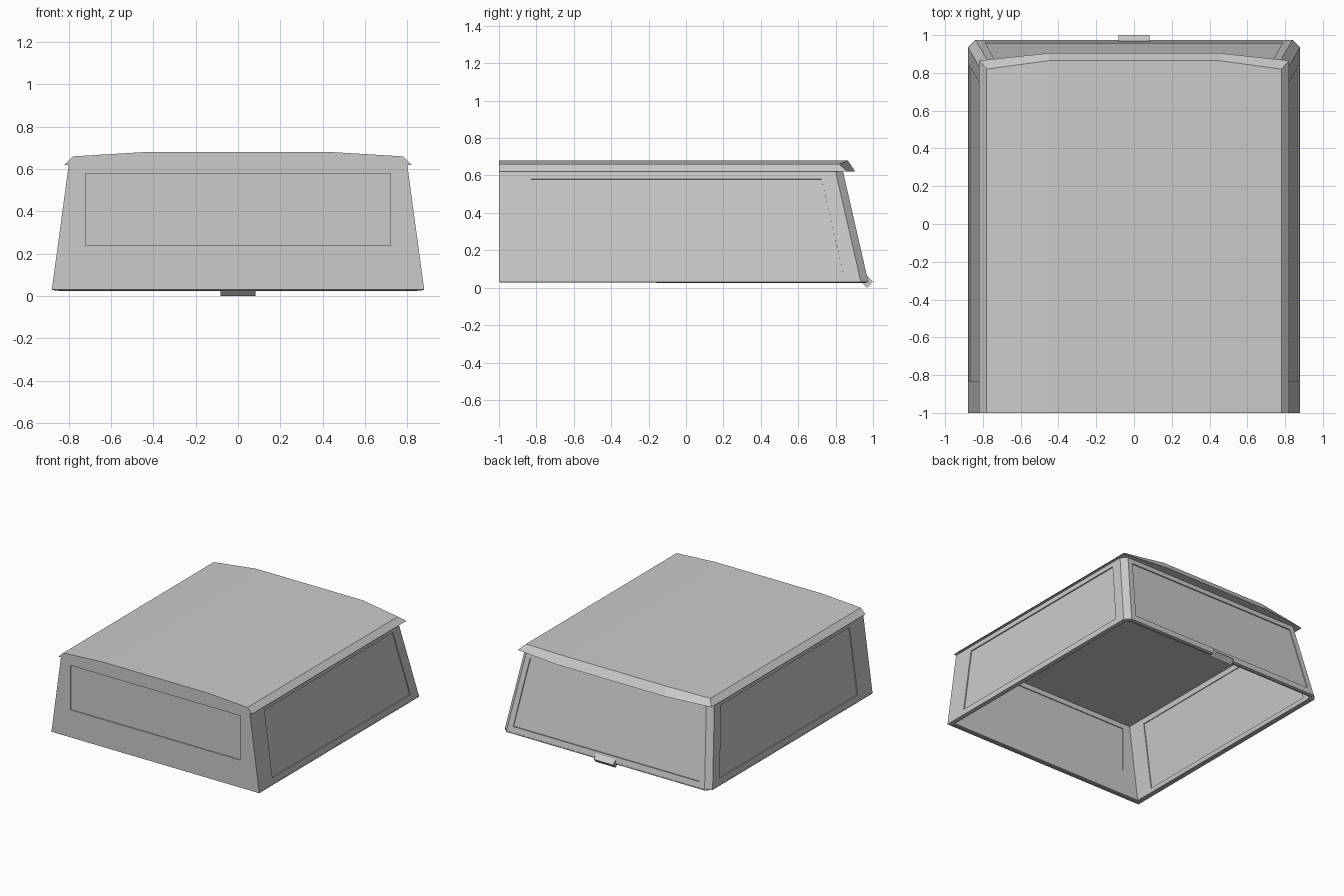
import bpy, bmesh, math

if "Cube" in bpy.data.objects:
    bpy.data.objects.remove(bpy.data.objects["Cube"])

Z0, Z1 = 0.03, 0.62          # bottom and top of the walls


def make(name, verts, faces, thickness=0, recalc=False):
    me = bpy.data.meshes.new(name)
    me.from_pydata(verts, [], faces)
    if recalc:
        bm = bmesh.new()
        bm.from_mesh(me)
        bmesh.ops.recalc_face_normals(bm, faces=bm.faces)
        bm.to_mesh(me)
        bm.free()
    ob = bpy.data.objects.new(name, me)
    bpy.context.collection.objects.link(ob)
    if thickness:
        mod = ob.modifiers.new("thickness", "SOLIDIFY")
        mod.thickness = thickness
        mod.offset = -1
        mod.use_even_offset = True
    return ob


def lerp(a, b, z):
    return a + (b - a) * (z - Z0) / (Z1 - Z0)


def side_x(z):
    return lerp(0.88, 0.80, z)


def back_y(z):
    return lerp(0.975, 0.84, z)


# Wall outlines, counter-clockwise seen from above
bottom = [(-.88, -1), (.88, -1), (.88, .935), (.84, .975), (-.84, .975), (-.88, .935)]
top = [(-.80, -1), (.80, -1), (.80, .80), (.76, .84), (-.76, .84), (-.80, .80)]

# Window corners per wall: bottom start, bottom end, top end, top start
lo, hi = 0.08, 0.58
right = [(side_x(lo), -.83, lo), (side_x(lo), .84, lo),
         (side_x(hi), .725, hi), (side_x(hi), -.83, hi)]
left = [(-right[i][0], right[i][1], right[i][2]) for i in (1, 0, 3, 2)]
windows = {
    0: ("front_window", [(-.72, -1, .24), (.72, -1, .24), (.72, -1, hi), (-.72, -1, hi)]),
    1: ("right_window", right),
    3: ("back_window", [(.79, back_y(lo), lo), (-.79, back_y(lo), lo),
                        (-.725, back_y(hi), hi), (.725, back_y(hi), hi)]),
    5: ("left_window", left),
}
inward = {0: (0, .008, 0), 1: (-.008, 0, 0), 3: (0, -.008, 0), 5: (.008, 0, 0)}

# Wall shell with window openings
n = len(bottom)
verts = [(x, y, Z0) for x, y in bottom] + [(x, y, Z1) for x, y in top]
faces = []
for i in range(n):
    j = (i + 1) % n
    quad = [i, j, n + j, n + i]
    if i in windows:
        s = len(verts)
        verts += windows[i][1]
        for k in range(4):
            m = (k + 1) % 4
            faces.append((quad[k], quad[m], s + m, s + k))
    else:
        faces.append(quad)
make("wall_shell", verts, faces, 0.02)

# Recessed window panes
for i, (name, pts) in windows.items():
    d = inward[i]
    make(name, [tuple(p[a] + d[a] for a in range(3)) for p in pts], [(0, 1, 2, 3)], 0.005)

# Bottom rim flange
inner = [(-.845, -.965), (.845, -.965), (.845, .91), (.815, .94), (-.815, .94), (-.845, .91)]
rim = [(x, y, Z0) for x, y in bottom] + [(x, y, Z0) for x, y in inner]
make("bottom_rim", rim, [(i, n + i, n + (i + 1) % n, (i + 1) % n) for i in range(n)], 0.008)

# Roof slab with drooping side and back lips
profile = [(-.82, .865, .62), (-.78, .82, .66), (-.45, .865, .68),
           (.45, .865, .68), (.78, .82, .66), (.82, .865, .62)]
verts = [(x, -1, z) for x, y, z in profile] + profile + [(-.45, .905, .62), (.45, .905, .62)]
faces = [(i, i + 1, i + 7, i + 6) for i in range(5)]
faces += [(0, 1, 2, 3, 4, 5), (0, 5, 11, 13, 12, 6),
          (6, 7, 8, 12), (12, 8, 9, 13), (13, 9, 10, 11)]
make("roof", verts, faces, recalc=True)

# Back latch handle
bpy.ops.mesh.primitive_cube_add(size=1, location=(0, .968, .032), rotation=(math.pi / 4, 0, 0))
handle = bpy.context.object
handle.name = "back_handle"
handle.scale = (.165, .045, .045)
